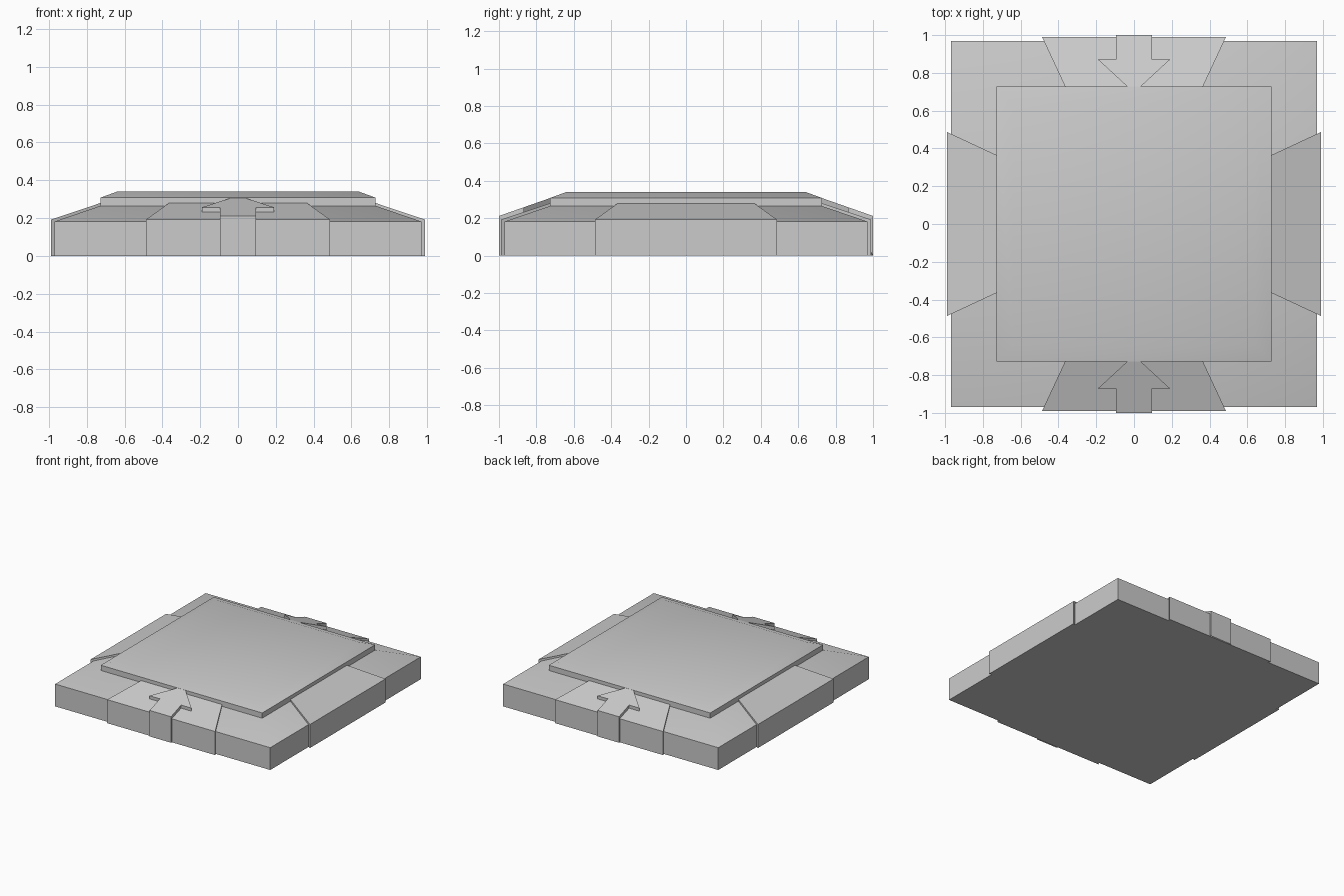
import bpy, bmesh, math
from mathutils import Matrix

if "Cube" in bpy.data.objects:
    bpy.data.objects.remove(bpy.data.objects["Cube"])


def finish(name, bm, angle=0.0):
    bmesh.ops.transform(bm, matrix=Matrix.Rotation(angle, 4, 'Z'), verts=bm.verts)
    bmesh.ops.recalc_face_normals(bm, faces=bm.faces)
    mesh = bpy.data.meshes.new(name)
    bm.to_mesh(mesh)
    bm.free()
    ob = bpy.data.objects.new(name, mesh)
    bpy.context.collection.objects.link(ob)
    bpy.ops.object.select_all(action='DESELECT')
    bpy.context.view_layer.objects.active = ob
    ob.select_set(True)
    bpy.ops.object.shade_smooth_by_angle(angle=math.radians(30))
    return ob


def square_stack(name, levels):
    """Square rings given as (half width, z), bridged and capped."""
    bm = bmesh.new()
    rings = [[bm.verts.new((sx * h, sy * h, z))
              for sx, sy in ((-1, -1), (1, -1), (1, 1), (-1, 1))] for h, z in levels]
    for a, b in zip(rings, rings[1:]):
        for i in range(4):
            j = (i + 1) % 4
            bm.faces.new((a[i], a[j], b[j], b[i]))
    bm.faces.new(rings[0])
    bm.faces.new(rings[-1])
    return finish(name, bm)


def sloped_slab(name, half, top, bottom, angle):
    """Symmetric outline from right-half (x, distance from centre) points."""
    outline = half + [(-x, d) for x, d in reversed(half)]
    bm = bmesh.new()
    up = [bm.verts.new((x, -d, top(d))) for x, d in outline]
    low = [bm.verts.new((x, -d, bottom(d))) for x, d in outline]
    bm.faces.new(up)
    bm.faces.new(low)
    n = len(outline)
    for i in range(n):
        j = (i + 1) % n
        bm.faces.new((up[i], up[j], low[j], low[i]))
    return finish(name, bm, angle)


def panel_top(d):
    return 0.192 + (0.99 - d) * 0.335


def arrow_top(d):
    return 0.212 + (1.0 - d) * 0.35


def arrow_bottom(d):
    return 0.0 if d > 0.95 else panel_top(d) - 0.004


# Base with sloping rim, and raised centre plate
square_stack("base", [(0.97, 0), (0.97, 0.182), (0.725, 0.266)])
square_stack("top_plate", [(0.728, 0.262), (0.728, 0.308), (0.64, 0.34)])

# Tapered panel on each of the four sides
panel = [(0.487, 0.99), (0.365, 0.728)]
for i, side in enumerate(("front", "right", "back", "left")):
    sloped_slab("side_panel_" + side, panel, panel_top, lambda d: 0.0, i * math.pi / 2)

# Inward arrows on front and back panels
arrow = [(0.096, 1.0), (0.096, 0.99), (0.096, 0.87), (0.19, 0.87), (0.036, 0.728)]
for i, side in enumerate(("front", "back")):
    sloped_slab("arrow_" + side, arrow, arrow_top, arrow_bottom, i * math.pi)
